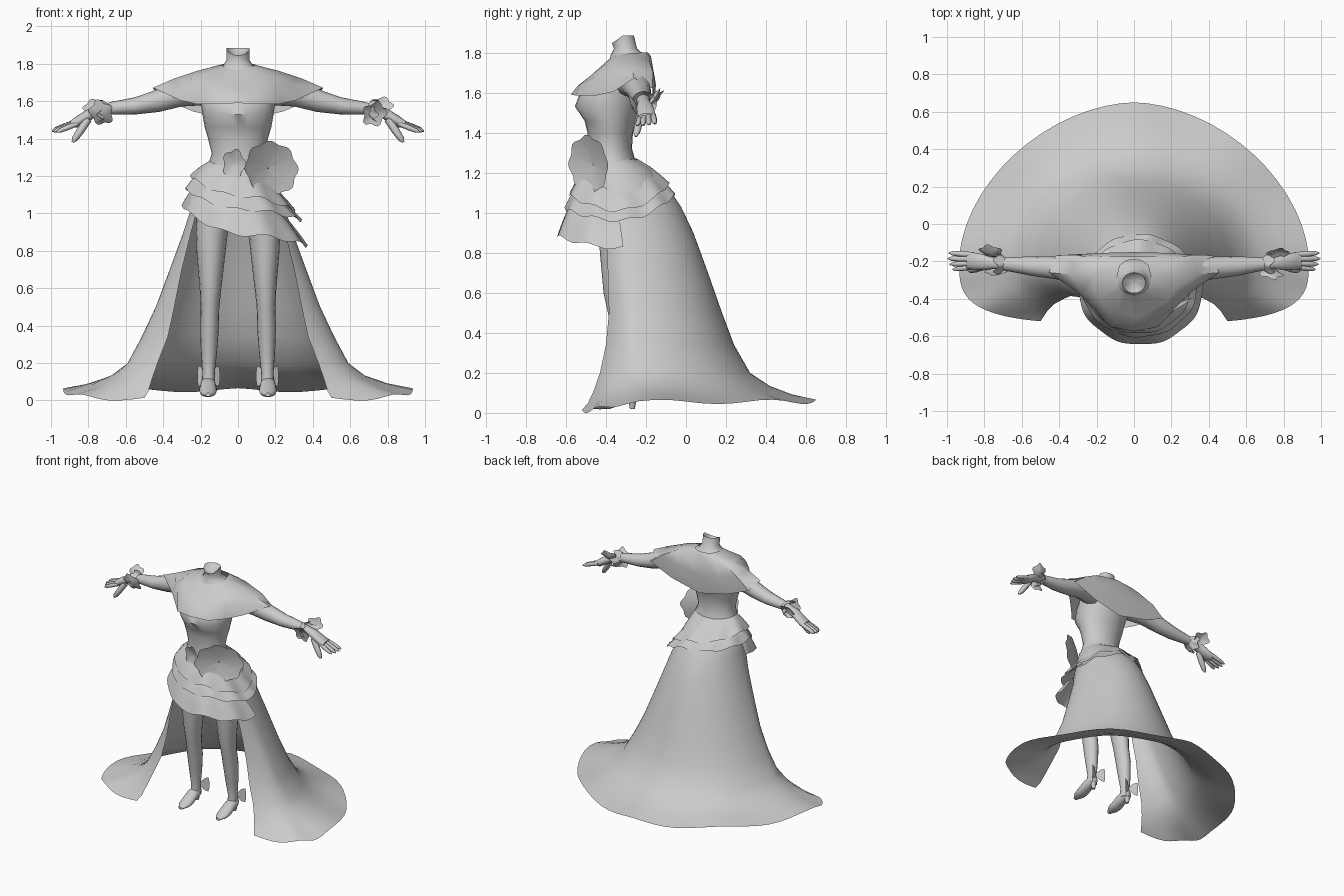
import bpy, bmesh, math
from math import sin, cos, pi, radians
from mathutils import Vector

if "Cube" in bpy.data.objects:
    bpy.data.objects.remove(bpy.data.objects["Cube"])

grey = bpy.data.materials.new("light grey")
grey.diffuse_color = (0.6, 0.6, 0.6, 1)
grey.use_nodes = True
grey.node_tree.nodes["Principled BSDF"].inputs["Base Color"].default_value = grey.diffuse_color


def sheet(name, rows, closed=False, caps=False, angle=50):
    """Skin a list of equally long point rows into one surface."""
    bm = bmesh.new()
    grid = [[bm.verts.new(p) for p in row] for row in rows]
    n = len(rows[0])
    for a, b in zip(grid, grid[1:]):
        for i in range(n if closed else n - 1):
            j = (i + 1) % n
            bm.faces.new((a[i], a[j], b[j], b[i]))
    if caps:
        bm.faces.new(grid[0])
        bm.faces.new(grid[-1])
    bmesh.ops.remove_doubles(bm, verts=bm.verts, dist=0.0001)
    bmesh.ops.recalc_face_normals(bm, faces=bm.faces)
    mesh = bpy.data.meshes.new(name)
    bm.to_mesh(mesh)
    bm.free()
    ob = bpy.data.objects.new(name, mesh)
    bpy.context.collection.objects.link(ob)
    mesh.materials.append(grey)
    bpy.ops.object.select_all(action='DESELECT')
    ob.select_set(True)
    bpy.context.view_layer.objects.active = ob
    bpy.ops.object.shade_smooth_by_angle(angle=radians(angle))
    return ob


def ring(c, u, v, n=16):
    c, u, v = Vector(c), Vector(u), Vector(v)
    return [c + u * cos(2 * pi * i / n) + v * sin(2 * pi * i / n) for i in range(n)]


def flower(name, c, u, v, lobes=7, wave=0.09, cup=0.03):
    """Thin scalloped blossom spanning the axes u and v."""
    c, u, v = Vector(c), Vector(u), Vector(v)
    nrm = u.cross(v).normalized()
    rows = []
    for f in (0.02, 0.5, 1):
        row = []
        for i in range(42):
            t = 2 * pi * i / 42
            r = f * (1 - wave + wave * cos(lobes * t) * f)
            row.append(c + u * r * cos(t) + v * r * sin(t)
                       + nrm * cup * (f * f - 0.5 + 0.06 * f * cos(lobes * t)))
        rows.append(row)
    return sheet(name, rows, closed=True)


def spline(pts, t):
    """Linear lookup through evenly spaced values, eased at each one."""
    k = min(int(t * (len(pts) - 1)), len(pts) - 2)
    f = t * (len(pts) - 1) - k
    f = f * f * (3 - 2 * f)
    return pts[k] * (1 - f) + pts[k + 1] * f


# Torso with hollow neck end: height, half width, front y, back y
torso = [(1.885, .062, -.37, -.26), (1.82, .062, -.36, -.245), (1.79, .08, -.375, -.21),
         (1.755, .17, -.385, -.19), (1.68, .21, -.45, -.175), (1.60, .20, -.53, -.19),
         (1.53, .19, -.555, -.22), (1.46, .178, -.507, -.25), (1.40, .16, -.492, -.265),
         (1.32, .14, -.487, -.27), (1.25, .165, -.49, -.25), (1.15, .20, -.50, -.20),
         (1.0, .22, -.46, -.20), (.92, .20, -.43, -.24)]
rows = [ring((0, (f + b) / 2, z), (w, 0, 0), (0, (b - f) / 2, 0), 24) for z, w, f, b in torso]
for p in rows[0]:
    p.z -= max(0, -(p.y + .315)) * 0.7
rows.insert(0, [(0, -.31, 1.82)] * 24)
sheet("torso", rows, closed=True)

# Bodice top and shawl: columns from front centre round to back centre
cols = [((0, -.385, 1.765), (0, -.50, 1.66), (0, -.545, 1.63), (0, -.575, 1.59)),
        ((.04, -.375, 1.775), (.08, -.47, 1.69), (.10, -.53, 1.64), (.13, -.55, 1.585)),
        ((.075, -.35, 1.785), (.18, -.41, 1.735), (.20, -.45, 1.68), (.22, -.45, 1.585)),
        ((.085, -.32, 1.79), (.215, -.35, 1.75), (.28, -.365, 1.69), (.31, -.36, 1.605)),
        ((.09, -.28, 1.795), (.22, -.27, 1.762), (.34, -.27, 1.722), (.455, -.26, 1.672)),
        ((.075, -.22, 1.80), (.20, -.185, 1.765), (.32, -.165, 1.70), (.42, -.168, 1.62)),
        ((.04, -.195, 1.80), (.12, -.175, 1.775), (.18, -.155, 1.66), (.24, -.165, 1.545)),
        ((0, -.19, 1.80), (0, -.175, 1.78), (0, -.15, 1.64), (0, -.165, 1.49))]
loop = cols + [tuple((-x, y, z) for x, y, z in c) for c in cols[-2:0:-1]]
sheet("shawl", [[c[k] for c in loop] for k in range(4)], closed=True, angle=60)

for s, side in ((1, "left"), (-1, "right")):
    # Arm and palm: x, y, z, half depth, half height
    arm = [(.15, -.28, 1.665, .09, .085), (.30, -.25, 1.64, .072, .068),
           (.42, -.235, 1.605, .06, .062), (.55, -.225, 1.575, .052, .046),
           (.68, -.215, 1.562, .036, .034), (.75, -.21, 1.548, .03, .026),
           (.80, -.205, 1.525, .042, .034), (.86, -.198, 1.49, .046, .032),
           (.895, -.197, 1.478, .042, .018)]
    sheet("arm_" + side, [ring((s * x, y, z), (0, a, 0), (0, 0, b)) for x, y, z, a, b in arm],
          closed=True, caps=True)

    # Fingers and thumb: root, tip, thickness
    digits = [((.86, -.165, 1.49), (.99, -.155, 1.445), .015),
              ((.86, -.188, 1.49), (.995, -.185, 1.44), .015),
              ((.86, -.21, 1.485), (.985, -.215, 1.437), .015),
              ((.86, -.23, 1.48), (.97, -.243, 1.435), .014),
              ((.80, -.225, 1.505), (.885, -.25, 1.38), .021)]
    for k, (a, b, r) in enumerate(digits):
        a, b = Vector(a), Vector(b)
        up = Vector((0, 1, 0)).cross(b - a).normalized()
        rows = []
        for f, m in ((0, 1), (.5, 1), (.85, .8), (1, .25)):
            pts = ring(a.lerp(b, f), Vector((0, r * m, 0)), up * r * m, 8)
            rows.append([(s * p.x, p.y, p.z) for p in pts])
        sheet("thumb_" + side if k == 4 else f"finger_{k + 1}_{side}", rows, closed=True, caps=True)

    # Wrist frill and blossoms
    rows = []
    for f in (0, .5, 1):
        rows.append([(s * (.69 + .05 * f + .015 * f * sin(6 * t)),
                      -.21 + (.034 + .03 * f) * cos(t), 1.555 - .01 * f + (.032 + .03 * f) * sin(t))
                     for t in (2 * pi * i / 36 for i in range(36))])
    sheet("wrist_frill_" + side, rows, closed=True)
    flower("wrist_blossom_front_" + side, (s * .73, -.255, 1.535),
           (s * .07, -.01, .01), (0, -.03, .07), 5, .12, .02)
    flower("wrist_blossom_back_" + side, (s * .765, -.155, 1.57),
           (s * .068, .01, 0), (0, .035, .05), 5, .12, .02)

    # Leg: z, x, y, half width, half depth
    leg = [(1.0, .12, -.335, .10, .11), (.9, .14, -.34, .086, .098), (.8, .144, -.34, .078, .09),
           (.6, .147, -.337, .058, .075), (.5, .15, -.325, .05, .065), (.38, .153, -.305, .05, .062),
           (.26, .155, -.295, .043, .05), (.15, .157, -.288, .033, .036), (.07, .158, -.29, .036, .045)]
    sheet("leg_" + side, [ring((s * x, y, z), (a, 0, 0), (0, b, 0)) for z, x, y, a, b in leg],
          closed=True, caps=True)

    # Shoe lofted heel to toe: y, z, half width, half height; plus its heel
    shoe = [(-.252, .09, .025, .03), (-.28, .09, .04, .04), (-.33, .078, .043, .04),
            (-.38, .053, .047, .033), (-.43, .04, .043, .022), (-.475, .03, .015, .01)]
    sheet("shoe_" + side, [ring((s * .16, y, z), (a, 0, 0), (0, 0, b), 12) for y, z, a, b in shoe],
          closed=True, caps=True)
    sheet("shoe_heel_" + side, [ring((s * .16, -.268, z), (a, 0, 0), (0, a, 0), 8)
                                for z, a in ((.08, .024), (.02, .012))], closed=True, caps=True)

    # Ankle bow: two fanned wings behind the ankle
    for d in (1, -1):
        wing = [[(s * .157 + d * x, -.245 + .03 * f, .13 + f2 * h) for f2 in (-1, 0, 1)]
                for f, x, h in ((0, 0, .012), (.6, .03, .045), (1, .055, .055), (1.1, .06, .025))]
        sheet(f"ankle_bow_{side}_{'outer' if d == s else 'inner'}", wing)

# Open-fronted train: z, front edge x, front edge y, side x, back y, side y
train = [(1.27, .09, -.46, .15, -.26, -.37), (1.22, .13, -.47, .18, -.17, -.36),
         (1.12, .18, -.44, .225, -.085, -.33), (1.03, .215, -.42, .25, -.025, -.31),
         (.90, .25, -.40, .292, .037, -.29), (.70, .30, -.39, .365, .11, -.27),
         (.50, .34, -.385, .44, .18, -.25), (.34, .375, -.40, .515, .24, -.24),
         (.20, .43, -.43, .59, .32, -.23), (.13, .46, -.46, .68, .42, -.22),
         (.085, .48, -.49, .80, .53, -.21), (.055, .50, -.52, .935, .65, -.20)]
N = 28
rows = []
for k, (z, fx, fy, sx, by, cy) in enumerate(train):
    flare = max(0, k - 8) / 3
    ef, eb = 1 - .42 * flare, 1 + .12 * flare   # boxy front lobes, tapered back
    lim = math.acos((fx / sx) ** (1 / ef))
    half = []
    for i in range(N + 1):
        phi = -lim + (pi / 2 + lim) * i / N
        c, d = max(cos(phi), 0), abs(sin(phi))
        if phi > 0:
            x, y = sx * c ** eb, cy + (by - cy) * d ** eb
        else:
            x, y = sx * c ** ef, cy - (cy - fy) * (d / sin(lim)) ** ef
        drop = .045 * min(1, max(0, -phi) / .8)
        half.append((x, y, z + flare * (.011 * sin(8.5 * phi + .6) - drop)))
    rows.append(half + [(-x, y, w) for x, y, w in half[-2::-1]])
sheet("train", rows, angle=60)


def ruffle(name, t0, t1, top, bottom, zt, zb, waves, n=72, amp=.009):
    """Tilted frill; top and bottom are cx, cy, rx, ry; z runs left, front, right, back."""
    rows = []
    for f in (0, .35, .7, 1):
        cx, cy, rx, ry = (a + (b - a) * f ** .8 for a, b in zip(top, bottom))
        row = []
        for i in range(n + 1):
            t = t0 + (t1 - t0) * i / n
            q = ((t - 180) % 360) / 360
            w = sin(radians(t) * waves)
            a, b = spline(zt + zt[:1], q), spline(zb + zb[:1], q)
            r = 1 + .012 * w * f
            row.append((cx + rx * r * cos(radians(t)), cy + ry * r * sin(radians(t)),
                        a + (b - a) * f + amp * f * w))
        rows.append(row)
    return sheet(name, rows, closed=False, angle=60)


# Layered tilted hip frills
ruffle("overskirt", 172, 365, (.0, -.36, .21, .19), (.035, -.34, .335, .305),
       [1.18, 1.10, 1.02, 1.1], [1.04, .885, .825, .85], 9)
ruffle("lower_frill", 0, 360, (0, -.345, .19, .175), (.03, -.33, .31, .275),
       [1.24, 1.17, 1.09, 1.2], [1.13, 1.02, .96, 1.09], 10)
ruffle("upper_frill", 0, 360, (0, -.37, .155, .125), (.025, -.335, .28, .25),
       [1.28, 1.24, 1.17, 1.27], [1.20, 1.09, 1.01, 1.14], 9)

# Waist blossoms
flower("large_blossom", (.17, -.475, 1.24), (.145, .10, 0), (-.01, -.01, .15), 8, .05, .03)
flower("small_blossom", (-.02, -.525, 1.265), (.065, -.01, 0), (0, -.01, .085), 5, .1, .02)
